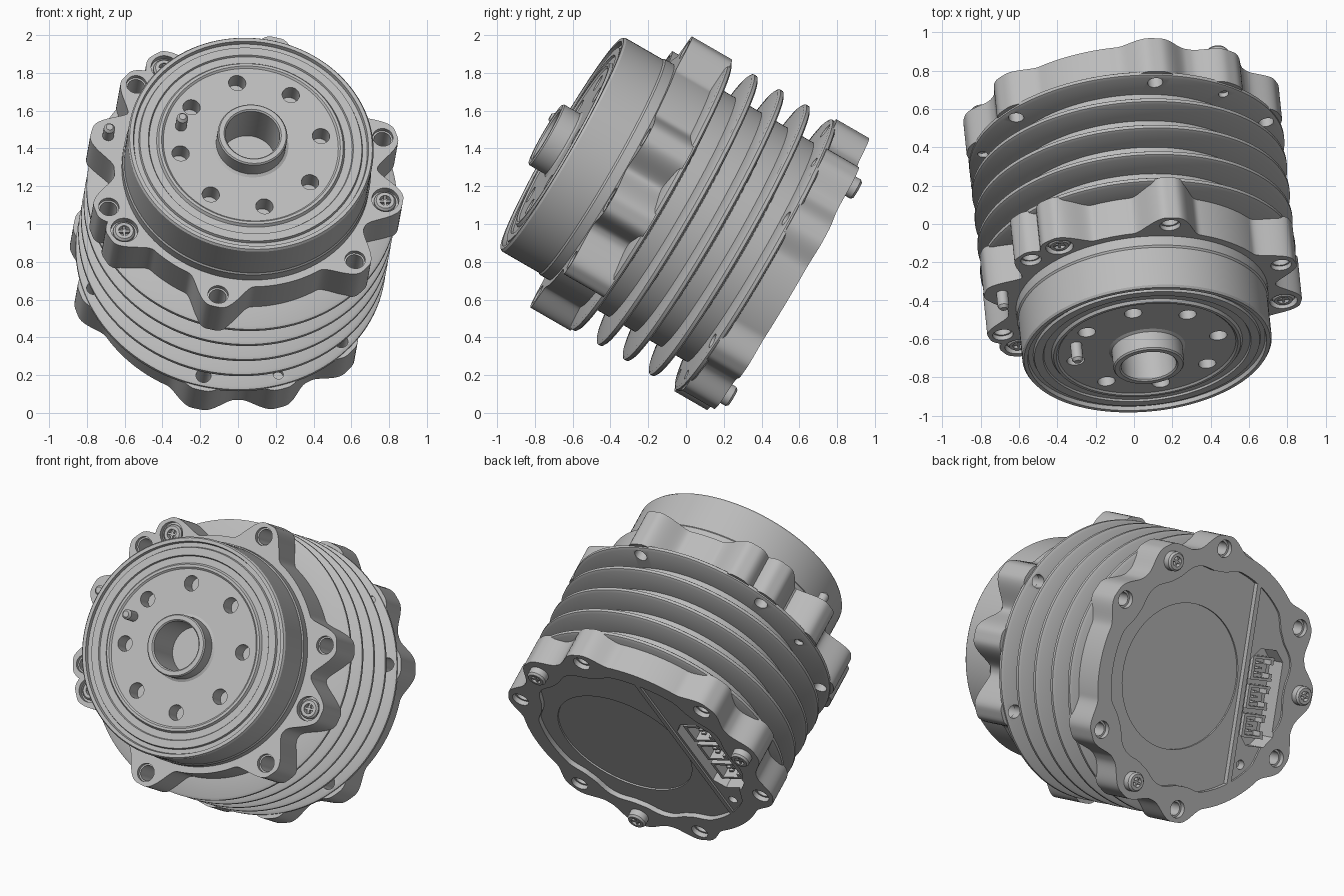
import bpy, bmesh
from math import sin, cos, radians, pi
from mathutils import Vector, Matrix

if "Cube" in bpy.data.objects:
    bpy.data.objects.remove(bpy.data.objects["Cube"], do_unlink=True)

grey = bpy.data.materials.new("Metal grey")
grey.use_nodes = True
COLOR = (0.5, 0.5, 0.5, 1)
grey.diffuse_color = COLOR
grey.node_tree.nodes["Principled BSDF"].inputs["Base Color"].default_value = COLOR

# Tilted frame: local z runs from the back cover to the output face
w = Vector((0.09, -0.863, 0.498)).normalized()
u = Vector((0, 0, 1)).cross(w).normalized()
v = w.cross(u)
FRAME = Matrix.Translation((-0.056, 0.54, 0.735)) @ Matrix((u, v, w)).transposed().to_4x4()

HOLES = [16 + 60 * k for k in range(6)]
FRONT_SCREWS = [-13, 122, 208]
BACK_SCREWS = [46, 166, 286]
PIN_ANGLE = 163
BOLT_R = 0.77
SCREW_R = 0.753


def polar(r, deg):
    return r * cos(radians(deg)), r * sin(radians(deg))


def finish(name, bm):
    bmesh.ops.recalc_face_normals(bm, faces=bm.faces[:])
    mesh = bpy.data.meshes.new(name)
    bm.to_mesh(mesh)
    bm.free()
    mesh.materials.append(grey)
    ob = bpy.data.objects.new(name, mesh)
    bpy.context.collection.objects.link(ob)
    ob.matrix_world = FRAME
    return ob


def add_lathe(bm, profile, at=(0, 0), n=32):
    rings = [[bm.verts.new((at[0] + r * cos(2 * pi * i / n), at[1] + r * sin(2 * pi * i / n), h))
              for i in range(n)] for r, h in profile]
    for a, b in zip(rings, rings[1:]):
        for i in range(n):
            j = (i + 1) % n
            bm.faces.new((a[i], a[j], b[j], b[i]))
    bm.faces.new(rings[0][::-1])
    bm.faces.new(rings[-1])


def lathes(name, profile, spots=((0, 0),), n=32):
    bm = bmesh.new()
    for spot in spots:
        add_lathe(bm, profile, spot, n)
    return finish(name, bm)


def prism(name, points, low, high):
    bm = bmesh.new()
    a = [bm.verts.new((x, y, low)) for x, y in points]
    b = [bm.verts.new((x, y, high)) for x, y in points]
    for i in range(len(a)):
        j = (i + 1) % len(a)
        bm.faces.new((a[i], a[j], b[j], b[i]))
    bm.faces.new(a[::-1])
    bm.faces.new(b)
    return finish(name, bm)


def lobed(base, tip, angles, reach, n=360):
    """Outline of a circle pulled in or out smoothly at the given angles."""
    points = []
    for i in range(n):
        deg = 360 * i / n
        bump = 0
        for a in angles:
            d = abs(radians((deg - a + 180) % 360 - 180)) * BOLT_R
            t = min(1, max(0, (reach - d) / (reach - 0.025)))
            bump = max(bump, t * t * (3 - 2 * t))
        points.append(polar(base + (tip - base) * bump, deg))
    return points


def cut(ob, cutter):
    cutter.hide_render = True
    mod = ob.modifiers.new("Cut", 'BOOLEAN')
    mod.operation, mod.solver, mod.object = 'DIFFERENCE', 'EXACT', cutter
    bpy.context.view_layer.objects.active = ob
    bpy.context.view_layer.update()
    bpy.ops.object.modifier_apply(modifier=mod.name)
    bpy.data.objects.remove(cutter, do_unlink=True)


def drill(ob, radius, low, high, angles, at_r=BOLT_R):
    spots = [polar(at_r, a) for a in angles]
    cut(ob, lathes("cutter", [(radius, low), (radius, high)], spots))


# Finned housing
profile = [(0.67, 0.15)]
for k in range(5):
    h = 0.2 + 0.16 * k
    profile += [(0.67, h - 0.035), (0.81, h - 0.018), (0.825, h - 0.009),
                (0.825, h + 0.009), (0.81, h + 0.018), (0.67, h + 0.035)]
profile.append((0.67, 1.0))
housing = lathes("finned_housing", profile, n=128)
drill(housing, 0.04, 0.11, 0.27, HOLES)
drill(housing, 0.04, 0.77, 0.9, HOLES)
drill(housing, 0.027, 0.19, 0.27, BACK_SCREWS)
drill(housing, 0.027, 0.77, 0.9, [PIN_ANGLE], SCREW_R)

# Front mounting flange
front = prism("front_flange", lobed(0.7, 0.846, HOLES + FRONT_SCREWS + [PIN_ANGLE], 0.2), 0.84, 1.085)
drill(front, 0.045, 0.7, 1.2, HOLES)
drill(front, 0.054, 1.06, 1.2, HOLES)
drill(front, 0.072, 1.05, 1.2, FRONT_SCREWS, SCREW_R)

# Output rotor with stepped seal rings and hollow boss
rotor = lathes("output_rotor", [
    (0.66, 1.0), (0.66, 1.14), (0.653, 1.15), (0.653, 1.375), (0.645, 1.387), (0.625, 1.387),
    (0.62, 1.365), (0.595, 1.365), (0.59, 1.38), (0.545, 1.38), (0.54, 1.37), (0.5, 1.37),
    (0.49, 1.385), (0.475, 1.385), (0.465, 1.376), (0.2, 1.376), (0.185, 1.385), (0.185, 1.48),
    (0.178, 1.488), (0.152, 1.488), (0.144, 1.48), (0.144, 1.22)], n=128)
drill(rotor, 0.046, 1.27, 1.5, [8 + 45 * k for k in range(8)], 0.38)

# Locating pins
for name, r, low, top in (("rotor_pin", 0.383, 1.3, 1.48), ("flange_pin", 0.755, 1.0, 1.18)):
    lathes(name, [(0.03, low), (0.03, top - 0.015), (0.018, top)], [polar(r, PIN_ANGLE)])

# Back flange
back = prism("back_flange", lobed(0.768, 0.848, HOLES + BACK_SCREWS, 0.19), 0.0, 0.2)
drill(back, 0.04, -0.1, 0.3, HOLES)
drill(back, 0.052, -0.1, 0.03, HOLES)

# Cover recess and connector panel, laid out along a side axis
E = Vector(polar(1, 164))
F = Vector((-E.y, E.x))


def ef(e, f):
    return tuple(E * e + F * f)


inner = lobed(0.668, 0.635, HOLES + BACK_SCREWS, 0.19)
# start each loop where its filtered run begins, so the run is contiguous
inner = inner[344:] + inner[:344]
main = [p for p in inner if Vector(p).dot(E) < 0.32]
k = next(i for i, p in enumerate(inner) if Vector(p).dot(E) >= 0.34)
panel = [p for p in inner[k:] + inner[:k] if Vector(p).dot(E) >= 0.34]
cut(back, prism("cutter", main, -0.1, 0.03))
cut(back, prism("cutter", panel, -0.1, 0.012))
cut(back, lathes("cutter", [(0.43, -0.1), (0.43, 0.04)], [ef(-0.135, 0)], 96))
SLOT_E, SLOT_F = 0.48, 0.07
slot = [ef(SLOT_E + x, SLOT_F + y) for x, y in (
    (-0.12, -0.22), (-0.06, -0.285), (0.06, -0.285), (0.12, -0.22),
    (0.12, 0.22), (0.06, 0.285), (-0.06, 0.285), (-0.12, 0.22))]
cut(back, prism("cutter", slot, -0.1, 0.13))
cut(back, lathes("cutter", [(0.028, -0.1), (0.028, 0.06)], [ef(0.4, 0.47)]))

# Connector sockets: U-shaped walls around rows of contacts
bm = bmesh.new()


def add_box(e, f, h, se, sf, sh):
    x, y = ef(SLOT_E + e, SLOT_F + f)
    m = Matrix.Translation((x, y, h)) @ Matrix.Rotation(radians(164), 4, 'Z')
    bmesh.ops.create_cube(bm, size=1, matrix=m @ Matrix.Diagonal((se, sf, sh, 1)))


for f in (-0.17, 0.0, 0.17):
    add_box(0, f, 0.12, 0.16, 0.14, 0.03)
    add_box(-0.07, f, 0.085, 0.02, 0.14, 0.09)
    for s in (-1, 1):
        add_box(0, f + s * 0.062, 0.085, 0.16, 0.016, 0.09)
        add_box(0.065, f + s * 0.043, 0.08, 0.02, 0.035, 0.08)
    for i in (-1, 0, 1):
        add_box(0.0, f + i * 0.03, 0.09, 0.03, 0.012, 0.05)
finish("connector_sockets", bm)

# Screws with socketed heads
HEAD = [(0.058, 0), (0.058, 0.045), (0.048, 0.057), (0.03, 0.057), (0.026, 0.03)]
for side, angles, base, sign in (("front", FRONT_SCREWS, 1.022, 1), ("back", BACK_SCREWS, 0.005, -1)):
    spots = [polar(SCREW_R, a) for a in angles]
    lathes(side + "_screws", [(r, base + sign * h) for r, h in HEAD], spots)
    bm = bmesh.new()
    for x, y in spots:
        place = Matrix.Translation((x, y, base + sign * 0.039))
        for size in ((0.058, 0.012, 0.025, 1), (0.012, 0.058, 0.025, 1)):
            bmesh.ops.create_cube(bm, size=1, matrix=place @ Matrix.Diagonal(size))
    finish(side + "_screw_drives", bm)

# Smooth the round parts, keep machined edges sharp
for ob in bpy.context.collection.objects:
    if ob.type == 'MESH':
        bpy.ops.object.select_all(action='DESELECT')
        ob.select_set(True)
        bpy.context.view_layer.objects.active = ob
        bpy.ops.object.shade_smooth_by_angle(angle=radians(30))
